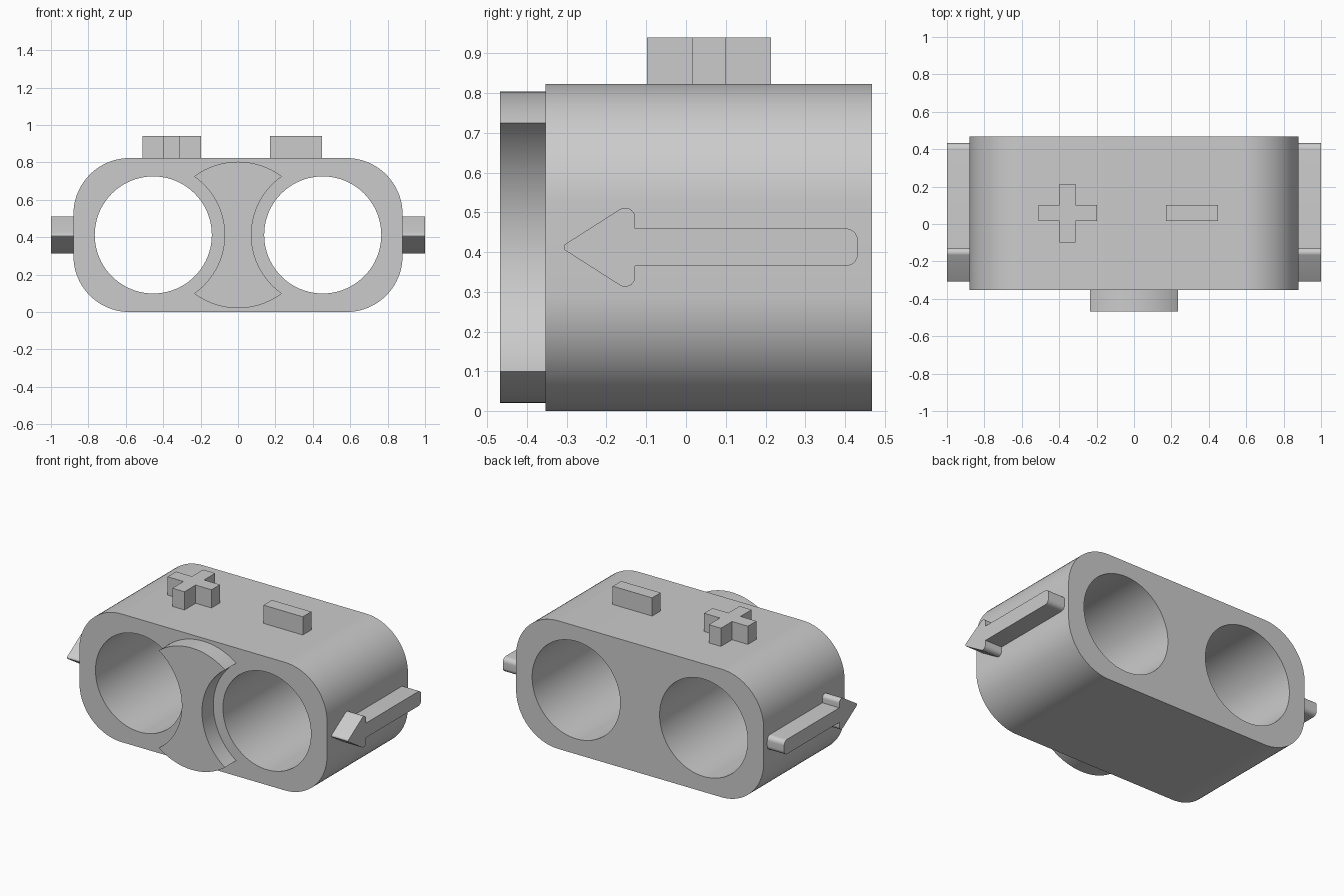
import bpy, bmesh
from math import sin, cos, tan, pi, atan2, hypot
from mathutils import Vector

if "Cube" in bpy.data.objects:
    bpy.data.objects.remove(bpy.data.objects["Cube"])

# One plain grey for everything
grey = bpy.data.materials.new("plain_grey")
grey.use_nodes = True
grey.diffuse_color = (0.6, 0.6, 0.6, 1)
bsdf = next(n for n in grey.node_tree.nodes if n.type == 'BSDF_PRINCIPLED')
bsdf.inputs["Base Color"].default_value = (0.6, 0.6, 0.6, 1)

FRONT, BACK = -0.353, 0.468
TOP, MID = 0.823, 0.412
HOLE_X, HOLE_R = 0.453, 0.313
SIDE = 0.88


def arc(cx, cy, r, a0, a1, n):
    """Points along an arc, both ends included."""
    return [(cx + r * cos(a0 + (a1 - a0) * i / n),
             cy + r * sin(a0 + (a1 - a0) * i / n)) for i in range(n + 1)]


def rounded(corners, n=10):
    """Closed outline from (u, v, radius) corners, each filleted."""
    out = []
    for i, (u, v, r) in enumerate(corners):
        p = Vector((u, v))
        if r == 0:
            out.append((u, v))
            continue
        a = (Vector(corners[i - 1][:2]) - p).normalized()
        b = (Vector(corners[(i + 1) % len(corners)][:2]) - p).normalized()
        half = a.angle(b) / 2
        c = p + (a + b).normalized() * (r / sin(half))
        s, e = p + a * (r / tan(half)) - c, p + b * (r / tan(half)) - c
        a0 = atan2(s.y, s.x)
        sweep = (atan2(e.y, e.x) - a0 + pi) % (2 * pi) - pi
        out += arc(c.x, c.y, r, a0, a0 + sweep, n)
    return out


def rect(u0, u1, v0, v1, r=0):
    return [(u0, v0, r), (u1, v0, r), (u1, v1, r), (u0, v1, r)]


def prism(name, outline, axis, lo, hi):
    """Extrude a flat outline along an axis."""
    place = {"x": lambda u, v, t: (t, u, v),
             "y": lambda u, v, t: (u, t, v),
             "z": lambda u, v, t: (u, v, t)}[axis]
    bm = bmesh.new()
    face = bm.faces.new([bm.verts.new(place(u, v, lo)) for u, v in outline])
    ext = bmesh.ops.extrude_face_region(bm, geom=[face], use_keep_orig=True)
    shift = Vector(place(0, 0, hi - lo))
    bmesh.ops.translate(bm, vec=shift, verts=[
        g for g in ext["geom"] if isinstance(g, bmesh.types.BMVert)])
    bmesh.ops.recalc_face_normals(bm, faces=bm.faces)
    mesh = bpy.data.meshes.new(name)
    bm.to_mesh(mesh)
    bm.free()
    mesh.materials.append(grey)
    ob = bpy.data.objects.new(name, mesh)
    bpy.context.collection.objects.link(ob)
    return ob


def activate(ob):
    bpy.ops.object.select_all(action='DESELECT')
    ob.select_set(True)
    bpy.context.view_layer.objects.active = ob


# Body block with two round through holes
body = prism("body", rounded(rect(-SIDE, SIDE, 0, TOP, 0.3), 20), "y", FRONT, BACK)
for side in (-1, 1):
    circle = arc(side * HOLE_X, MID, HOLE_R, 0, 2 * pi, 80)[:-1]
    cutter = prism("hole_cutter", circle, "y", FRONT - 0.2, BACK + 0.2)
    cutter.hide_render = True
    mod = body.modifiers.new("hole", 'BOOLEAN')
    mod.operation, mod.solver, mod.object = 'DIFFERENCE', 'EXACT', cutter
    activate(body)
    bpy.ops.object.modifier_apply(modifier=mod.name)
    bpy.data.objects.remove(cutter)

# Front bridge: a disc with a round bite out of each side
tip_x, tip_z = 0.235, 0.313
a = atan2(tip_z, tip_x)
b = atan2(tip_z, HOLE_X - tip_x)
disc_r = hypot(tip_x, tip_z)
bite_r = hypot(HOLE_X - tip_x, tip_z)
bridge = (arc(0, MID, disc_r, a, pi - a, 30)[:-1]
          + arc(-HOLE_X, MID, bite_r, b, -b, 30)[:-1]
          + arc(0, MID, disc_r, pi + a, 2 * pi - a, 30)[:-1]
          + arc(HOLE_X, MID, bite_r, pi + b, pi - b, 30)[:-1])
parts = [body, prism("front_bridge", bridge, "y", -0.468, FRONT)]

# Plus and minus buttons on top
cx, cy, long, thin = -0.355, 0.058, 0.156, 0.043
plus = []
for su, sv in ((1, 1), (-1, 1), (-1, -1), (1, -1)):
    corner = [(long, thin), (thin, thin), (thin, long)]
    if su * sv < 0:
        corner.reverse()
    plus += [(cx + su * u, cy + sv * v) for u, v in corner]
prism("plus_button", plus, "z", TOP, 0.94)
minus = [(u, v) for u, v, _ in rect(0.17, 0.45, cy - thin, cy + thin)]
prism("minus_button", minus, "z", TOP, 0.94)

# Forward-pointing arrow on each side
neck, shaft, barb = -0.128, 0.047, 0.12
upper = [(neck, barb, 0.025), (neck, shaft, 0), (0.432, shaft, 0.03)]
arrow = ([(-0.316, MID, 0.01)]
         + [(u, MID + v, r) for u, v, r in upper]
         + [(u, MID - v, r) for u, v, r in reversed(upper)])
for name, side in (("left_arrow", 1), ("right_arrow", -1)):
    parts.append(prism(name, rounded(arrow), "x", side * (SIDE - 0.01), side))

# Smooth the curved walls, keep the edges sharp
for ob in parts:
    activate(ob)
    bpy.ops.object.shade_smooth_by_angle()
